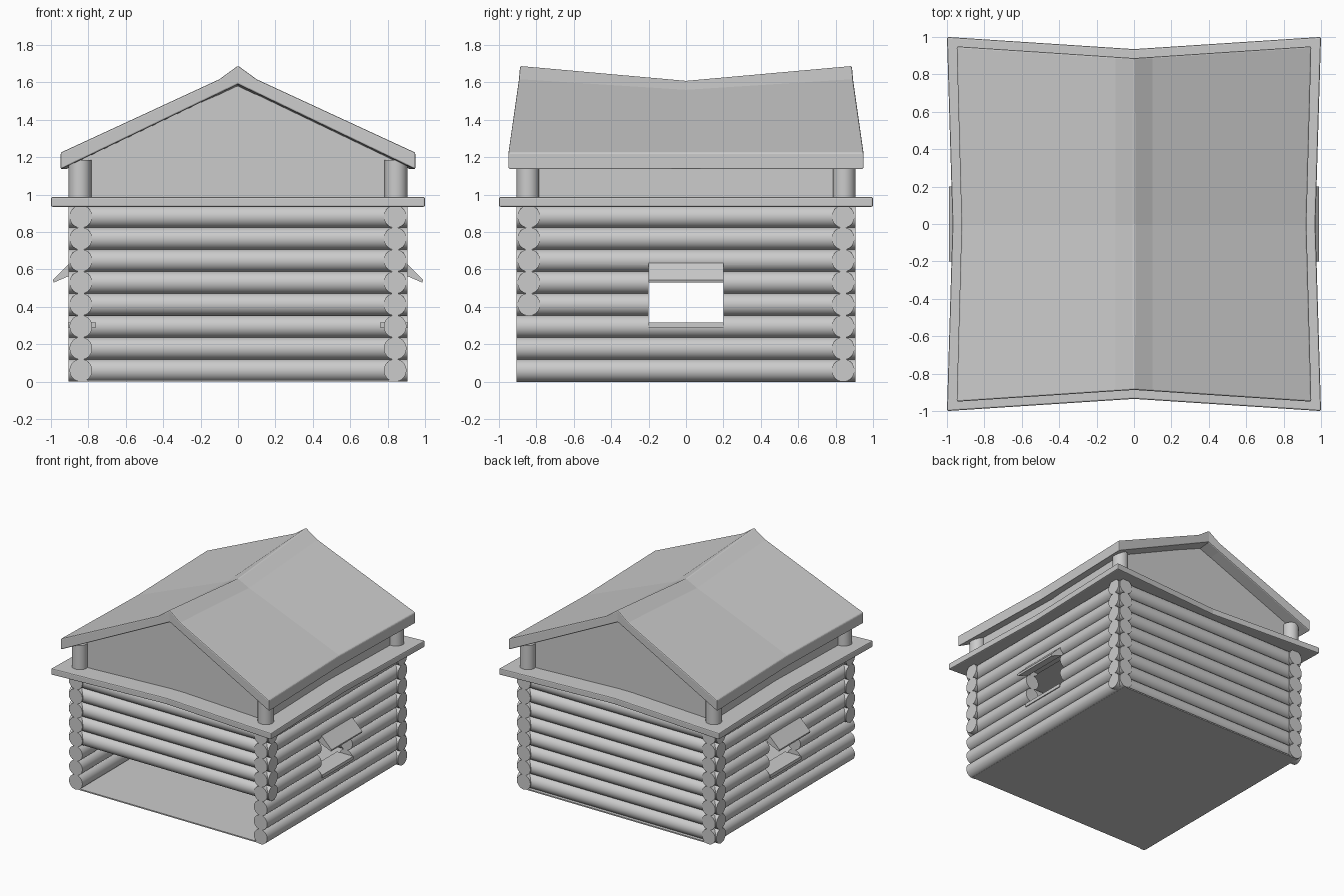
import bpy, bmesh
from math import pi

if "Cube" in bpy.data.objects:
    bpy.data.objects.remove(bpy.data.objects["Cube"])

R, STEP, WALL, HALF = 0.0605, 0.1174, 0.84, 0.907


def active(ob):
    bpy.ops.object.select_all(action='DESELECT')
    ob.select_set(True)
    bpy.context.view_layer.objects.active = ob


def smooth(ob):
    active(ob)
    bpy.ops.object.shade_smooth_by_angle(angle=0.6)


def box(name, lo, hi):
    c = [(a + b) / 2 for a, b in zip(lo, hi)]
    bpy.ops.mesh.primitive_cube_add(size=1, location=c)
    ob = bpy.context.object
    ob.name = name
    ob.scale = [b - a for a, b in zip(lo, hi)]
    return ob


def rod(name, loc, length, rot):
    bpy.ops.mesh.primitive_cylinder_add(vertices=32, radius=R, depth=length, location=loc, rotation=rot)
    ob = bpy.context.object
    ob.name = name
    return ob


def loft(name, sections, bevel=0):
    # skin a row of matching closed sections and cap both ends
    bm = bmesh.new()
    rows = [[bm.verts.new(p) for p in s] for s in sections]
    n = len(rows[0])
    for a, b in zip(rows, rows[1:]):
        for i in range(n):
            j = (i + 1) % n
            bm.faces.new((a[i], a[j], b[j], b[i]))
    half = n // 2
    for r in (rows[0], rows[-1]):
        if name == "roof":
            for i in range(half - 1):
                bm.faces.new((r[i], r[i + 1], r[n - 2 - i], r[n - 1 - i]))
        else:
            bm.faces.new(r)
    bmesh.ops.recalc_face_normals(bm, faces=bm.faces)
    me = bpy.data.meshes.new(name)
    bm.to_mesh(me)
    bm.free()
    ob = bpy.data.objects.new(name, me)
    bpy.context.collection.objects.link(ob)
    if bevel:
        m = ob.modifiers.new("bevel", 'BEVEL')
        m.width, m.segments, m.angle_limit = bevel, 2, 1.0
    return ob


# window cutter through both side walls
cutter = box("window_cutter", (-1.3, -0.2, 0.3), (1.3, 0.2, 0.625))
cutter.hide_render = True
cutter.display_type = 'WIRE'

# log walls: the front has only the upper five logs
for i in range(8):
    z = R + i * STEP
    for s in (-1, 1):
        side = rod("side_log", (s * WALL, 0, z), 2 * HALF, (pi / 2, 0, 0))
        if 2 <= i <= 5:
            m = side.modifiers.new("window", 'BOOLEAN')
            m.operation, m.object = 'DIFFERENCE', cutter
            active(side)
            bpy.ops.object.modifier_apply(modifier=m.name)
        smooth(side)
        if s == 1 or i >= 3:
            smooth(rod("end_log", (0, s * WALL, z), 2 * HALF, (0, pi / 2, 0)))

# floor
box("floor", (-0.85, -0.9, 0.0), (0.85, 0.9, 0.01))

# window sills and sloping canopies
canopy = [(0.895, 0.64), (0.99, 0.545), (0.985, 0.53), (0.88, 0.575), (0.84, 0.64)]
for s in (-1, 1):
    x = sorted((s * 0.76, s * 0.908))
    box("window_sill", (x[0], -0.2, 0.29), (x[1], 0.2, 0.317))
    loft("window_canopy", [[(s * px, y, pz) for px, pz in canopy] for y in (-0.2, 0.2)])

# eave plate, pinched in the middle of every side
plan = [(-1, -1), (0, -0.935), (1, -1), (0.97, 0), (1, 1), (0, 0.935), (-1, 1), (-0.97, 0)]
loft("eave_plate", [[(x, y, z) for x, y in plan] for z in (0.935, 0.987)], 0.008)

# corner posts
for sx in (-1, 1):
    for sy in (-1, 1):
        smooth(rod("corner_post", (sx * 0.845, sy * 0.845, 1.075), 0.22, (0, 0, 0)))

# attic walls with gables
attic = []
for s, apex, w in ((-1, 1.615, 0.835), (0, 1.56, 0.81), (1, 1.615, 0.835)):
    attic.append([(x, s * (0.835 - 0.06 * (1 - abs(x) / 0.835)), z) for x, z in
                  ((-w, 0.97), (0, 0.97), (w, 0.97), (w, 1.2), (0, apex), (-w, 1.2))])
loft("attic", attic)

# sagging roof with a flared ridge at both ends
roof = []
for s, e, k, r in ((-1, 0.948, 1.617, 1.69), (0, 0.922, 1.56, 1.61), (1, 0.948, 1.617, 1.69)):
    top = [(-e, 1.225), (-0.1, k), (0, r), (0.1, k), (e, 1.225)]
    under = [(e, 1.135), (0.1, k - 0.075), (0, r - 0.1), (-0.1, k - 0.075), (-e, 1.135)]
    roof.append([(x, s * (0.95 - 0.063 * (1 - abs(x) / 0.95)), z) for x, z in top + under])
loft("roof", roof, 0.008)
